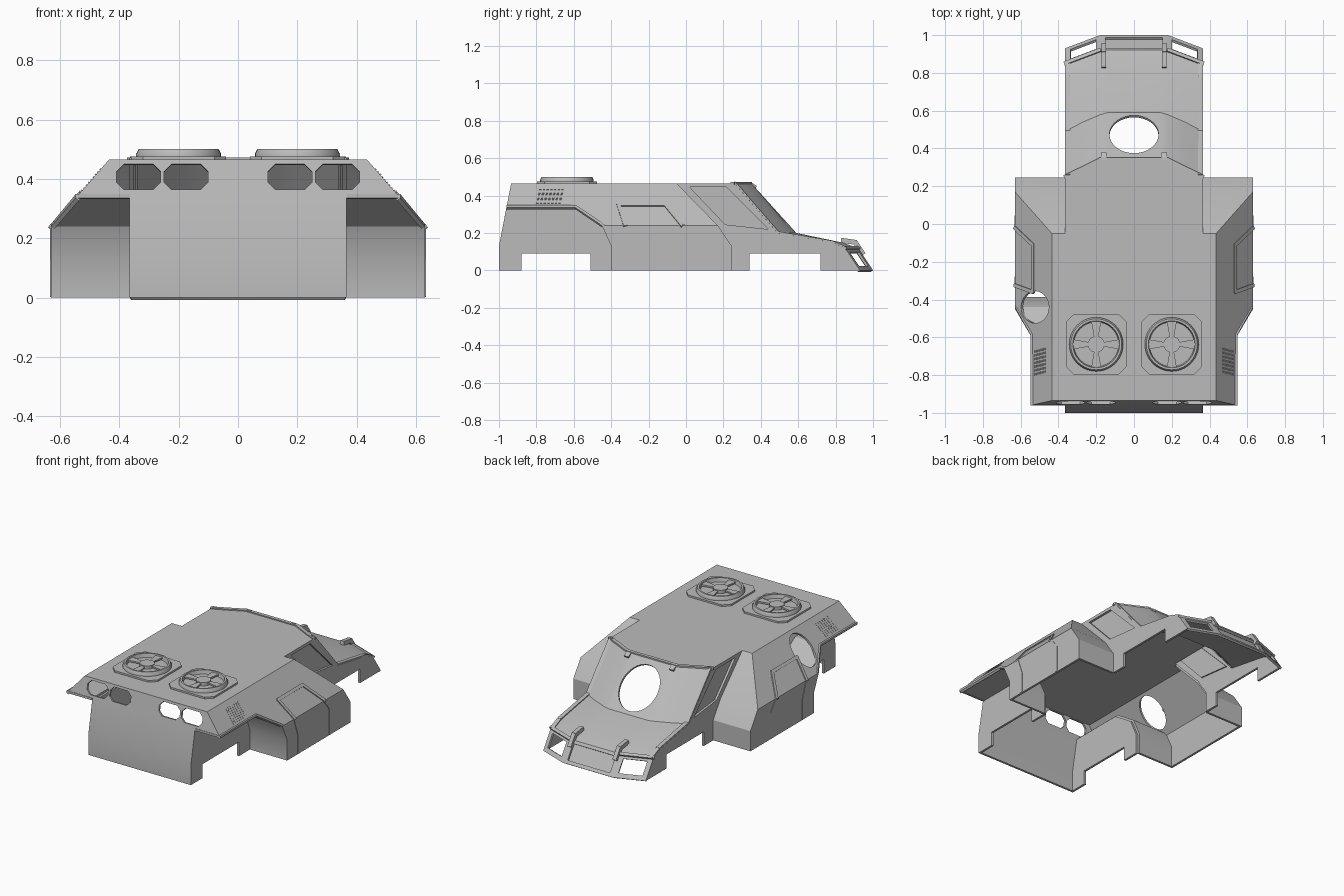
import bpy, bmesh, math
from mathutils import Vector, Matrix
from mathutils.geometry import tessellate_polygon

cube = bpy.data.objects.get("Cube")
if cube:
    bpy.data.objects.remove(cube, do_unlink=True)

grey = bpy.data.materials.new("body_grey")
grey.use_nodes = True
grey.diffuse_color = (0.5, 0.5, 0.5, 1)
grey.node_tree.nodes["Principled BSDF"].inputs["Base Color"].default_value = (0.5, 0.5, 0.5, 1)

T = 0.014        # shell thickness
W = 0.365        # half width of the centre hull
P = 0.63         # half width of the side pods
ROOF = 0.465
BELT = 0.24      # height where the pod walls start to lean in


def finish(name, bm, thickness=0):
    mesh = bpy.data.meshes.new(name)
    bm.to_mesh(mesh)
    bm.free()
    mesh.materials.append(grey)
    ob = bpy.data.objects.new(name, mesh)
    bpy.context.collection.objects.link(ob)
    for other in bpy.context.selected_objects:
        other.select_set(False)
    ob.select_set(True)
    bpy.context.view_layer.objects.active = ob
    if thickness:
        mod = ob.modifiers.new("shell", "SOLIDIFY")
        mod.thickness = thickness
        mod.offset = -1
        bpy.ops.object.modifier_apply(modifier=mod.name)
    bpy.ops.object.shade_smooth_by_angle(angle=math.radians(30))
    return ob


def surface(name, polys, inside, thickness=T):
    """Sheet of polygons (outer loop, *holes), thickened towards the inside point."""
    bm = bmesh.new()
    inside = Vector(inside)
    for loops in polys:
        pts = [[Vector(p) for p in loop] for loop in loops]
        verts = [bm.verts.new(p) for loop in pts for p in loop]
        tris = tessellate_polygon(pts) if len(pts) > 1 else [range(len(verts))]
        for tri in tris:
            face = bm.faces.new([verts[i] for i in tri])
            face.normal_update()
            if face.normal.dot(face.calc_center_median() - inside) < 0:
                face.normal_flip()
    bmesh.ops.remove_doubles(bm, verts=bm.verts, dist=0.0005)
    return finish(name, bm, thickness)


def bars(name, segments, width, height, normal):
    """Flat bars along straight segments."""
    bm = bmesh.new()
    for a, b in segments:
        a, b = Vector(a), Vector(b)
        d = (b - a).normalized()
        s = d.cross(Vector(normal)).normalized()
        rot = Matrix((s, d, s.cross(d))).transposed().to_4x4()
        size = Matrix.Diagonal((width, (b - a).length + width * 0.5, height, 1))
        bmesh.ops.create_cube(bm, size=1, matrix=Matrix.Translation((a + b) / 2) @ rot @ size)
    return finish(name, bm)


def chain(pts):
    return list(zip(pts, pts[1:]))


def strips(path_a, path_b):
    return [([a, b, d, c],) for (a, b), (c, d) in zip(chain(path_a), chain(path_b))]


def pod_x(z):
    return P - max(0, z - BELT) * (P - 0.435) / (ROOF - BELT)


def rear_y(z):
    return -1 + max(0, z - 0.13) * 0.065 / 0.335


def octagon(cx, cy, rx, ry, c):
    return [(cx + sx * (rx - c * k), cy + sy * (ry - c * (1 - k)))
            for sx, sy, order in ((1, 1, (0, 1)), (-1, 1, (1, 0)), (-1, -1, (0, 1)), (1, -1, (1, 0)))
            for k in order]


# Nose and windscreen rows: centre y, z, and backward sweep at each column
COLS = (0.14, 0.18, 0.27, W)
ROWS = {"roof": (0.35, ROOF, (0, 0, 0.045, 0.09)),
        "base": (0.59, 0.2, (0, 0.012, 0.05, 0.1)),
        "hood": (0.83, 0.15, (0, 0, 0.025, 0.05)),
        "lip": (0.92, 0.12, (0, 0, 0.034, 0.07)),
        "chin": (1.0, 0.0, (0, 0, 0.034, 0.07))}


def row(key, s):
    y, z, sweep = ROWS[key]
    return [Vector((s * x, y - d, z)) for x, d in zip(COLS, sweep)]


def patch(a, b, c, d, u0, u1, v0, v1):
    """Smaller quad inside quad a-b (top) and d-c (bottom)."""
    return [a.lerp(b, u).lerp(d.lerp(c, u), v) for u, v in ((u0, v0), (u1, v0), (u1, v1), (u0, v1))]


# Roof
roof = [(0.435, -0.935), (0.435, -0.05), (W, -0.05)] + [(p.x, p.y) for p in reversed(row("roof", 1))]
roof = [(x, y, ROOF) for x, y in roof] + [(-x, y, ROOF) for x, y in reversed(roof)]
surface("roof_panel", [(roof,)], (0, 0, 0))

# Rear wall with four windows
upper = [(0.435, ROOF), (pod_x(0.335), 0.335), (W, 0.335), (W, 0.13)]
upper = upper + [(-x, z) for x, z in reversed(upper)]
windows = [[(x, rear_y(z), z) for x, z in octagon(cx, 0.407, 0.074, 0.043, 0.025)]
           for cx in (-0.335, -0.175, 0.175, 0.335)]
surface("rear_panel", [([(x, rear_y(z), z) for x, z in upper], *windows),
                       ([(W, -1, 0), (W, -1, 0.13), (-W, -1, 0.13), (-W, -1, 0)],)], (0, 0, 0.1))

# Windscreen, hood and nose
front = []
for key_a, key_b in chain(list(ROWS)):
    ra, rb = row(key_a, 1), row(key_b, 1)
    la, lb = row(key_a, -1), row(key_b, -1)
    if key_a == "lip":
        for r, q in ((ra, rb), (la, lb)):
            lamp = patch(r[1], r[3], q[3], q[1], 0.12, 0.85, 0.18, 0.8)
            front.append(([r[1], r[3], q[3], q[1]], lamp))
        grille = patch(la[1], ra[1], rb[1], lb[1], 0.08, 0.92, 0.14, 0.85)
        front.append(([la[1], ra[1], rb[1], lb[1]], grille))
        continue
    front += strips(ra, rb) + strips(la, lb)
    hole = []
    if key_a == "roof":
        for i in range(32):
            a = math.tau * i / 32
            t = (0.475 + 0.1 * math.sin(a) - 0.35) / 0.24
            hole.append((0.13 * math.cos(a), 0.35 + 0.24 * t, ROOF - 0.265 * t))
    front.append(([la[0], ra[0], rb[0], lb[0]], hole) if hole else ([la[0], ra[0], rb[0], lb[0]],))
surface("windscreen_and_nose", front, (0, 0.3, -0.3))
surface("grille_plate", [([p - Vector((0, 0.012, 0.008)) for p in grille],)], (0, 0.3, -0.3), 0.008)
top = [Vector((p.x, p.y - 0.01, p.z)) for p in row("roof", -1)[::-1] + row("roof", 1)]
bars("windscreen_visor", chain(top), 0.022, 0.014, (0, 0, 1))

for s, side in ((1, "left"), (-1, "right")):
    def at(x, pts):
        return [(s * x, y, z) for y, z in pts]

    def lean(pts):
        return [(s * pod_x(z), y, z) for y, z in pts]

    # Side pod: leaning upper wall, upright wall, front face, wheel arch face
    slope = [(-0.935, ROOF), (-0.96, 0.335), (-0.59, 0.335), (-0.45, BELT), (0.17, BELT), (-0.05, ROOF)]
    holes = []
    if s < 0:
        ring = [math.tau * i / 28 for i in range(28)]
        holes = [lean([(-0.44 + 0.085 * math.cos(a), 0.362 + 0.085 * math.sin(a)) for a in ring])]
    surface(side + "_pod_slope", [(lean(slope), *holes)], (0, -0.2, 0))
    wall = [(-0.45, BELT), (-0.40, 0.13), (-0.40, 0), (0.245, 0), (0.245, 0.13), (0.17, BELT)]
    surface(side + "_pod_wall", [(at(P, wall),)], (0, 0, 0))
    nose = [(-0.05, ROOF), (0.17, BELT), (0.245, 0.13), (0.245, 0)]
    surface(side + "_pod_front", strips(at(W, nose), lean(nose)), (0, -0.5, 0))
    arch = [(-0.96, 0.335), (-0.59, 0.335), (-0.45, BELT), (-0.40, 0.13), (-0.40, 0)]
    surface(side + "_rear_wheel_arch", strips(at(W, arch), lean(arch)), (s * 0.5, 0, 0.6))

    # Inner hull walls with axle notches
    rear = [(-1, 0), (-0.88, 0), (-0.88, 0.09), (-0.51, 0.09), (-0.51, 0)]
    surface(side + "_rear_wall", [(at(W, rear + arch[::-1] + [(-1, 0.13)]),)], (0, 0, 0))
    edge = [(row(k, 1)[3].y, row(k, 1)[3].z) for k in reversed(ROWS)]
    notch = [(0.34, 0), (0.34, 0.09), (0.72, 0.09), (0.72, 0)]
    glass = [(0.02, 0.445), (0.215, 0.445), (0.44, 0.22), (0.21, 0.245)]
    surface(side + "_cab_wall", [(at(W, nose + notch + edge), at(W, glass))], (0, 0, 0))
    surface(side + "_cab_window", [(at(W - 0.014, glass),)], (0, 0, 0), 0.008)

    # Frame along the windscreen and nose edge
    rim = [row(k, s)[3] - Vector((s * 0.014, 0, 0)) for k in ROWS]
    bars(side + "_nose_rim", chain(rim[:4]), 0.026, 0.018, (0, 0.6, 0.8))
    bars(side + "_lamp_brow", [(row("lip", s)[1], row("lip", s)[3])], 0.02, 0.014, (0, 0.5, 0.8))

    # Brackets on the nose and tabs above the windscreen
    x = s * 0.16
    bars(side + "_nose_bracket", chain([(x, 0.835, 0.16), (x, 0.905, 0.15), (x, 0.945, 0.09)]),
         0.026, 0.026, (0, 0.5, 0.8))
    bars(side + "_visor_tab", [((x, 0.345, ROOF), (x, 0.37, 0.45))], 0.03, 0.012, (0, 0.5, 0.8))

    # Door frame
    tilt = (s * 0.756, 0, 0.655)
    door = [(-0.325, BELT), (-0.36, 0.35), (-0.11, 0.35), (-0.02, BELT)]
    bars(side + "_door_frame_top", chain(lean(door)), 0.02, 0.012, tilt)
    lower = chain(at(P - 0.002, [(-0.325, BELT), (-0.288, 0.13), (-0.288, 0.006)]))
    lower += chain(at(P - 0.002, [(-0.02, BELT), (0.035, 0.17), (0.035, 0.006)]))
    bars(side + "_door_frame_lower", lower, 0.016, 0.01, (s, 0, 0))

    # Vent slots on the rear slope
    slots = []
    for i in range(9):
        z = 0.36 + 0.009 * i
        for j in range(7):
            y = -0.8 + 0.02 * j + 0.002 * i
            slots += [tuple(lean([(y, z), (y + 0.009, z)]))]
    bars(side + "_vent_slots", slots, 0.005, 0.006, tilt)

    # Roof fan: base plate, ring, spokes and hub
    cx, cy = s * 0.2, -0.637
    below = (cx, cy, 0)
    plate = [(x, y, 0.476) for x, y in octagon(cx, cy, 0.16, 0.16, 0.04)]
    surface(side + "_fan_base", [(plate,)], below, 0.012)
    bm = bmesh.new()
    section = [(0.143, 0.474), (0.143, 0.485), (0.135, 0.5), (0.124, 0.5), (0.118, 0.474)]
    vs = [bm.verts.new((cx + r, cy, z)) for r, z in section]
    es = [bm.edges.new((vs[i - 1], vs[i])) for i in range(len(vs))]
    bmesh.ops.spin(bm, geom=vs + es, cent=below, axis=(0, 0, 1), angle=math.tau, steps=40)
    bmesh.ops.remove_doubles(bm, verts=bm.verts, dist=0.0005)
    bmesh.ops.recalc_face_normals(bm, faces=bm.faces)
    finish(side + "_fan_ring", bm)
    spokes = []
    for k in range(4):
        turn = Matrix.Rotation(k * math.pi / 2, 3, "Z")
        wedge = [(0.03, -0.01), (0.122, -0.026), (0.122, 0.026), (0.03, 0.01)]
        spokes.append(([Vector((cx, cy, 0.492)) + turn @ Vector((a, b, 0)) for a, b in wedge],))
    surface(side + "_fan_spokes", spokes, below, 0.01)
    hub = [(cx + 0.044 * math.cos(math.tau * i / 24), cy + 0.044 * math.sin(math.tau * i / 24), 0.497)
           for i in range(24)]
    surface(side + "_fan_hub", [(hub,)], below, 0.022)
